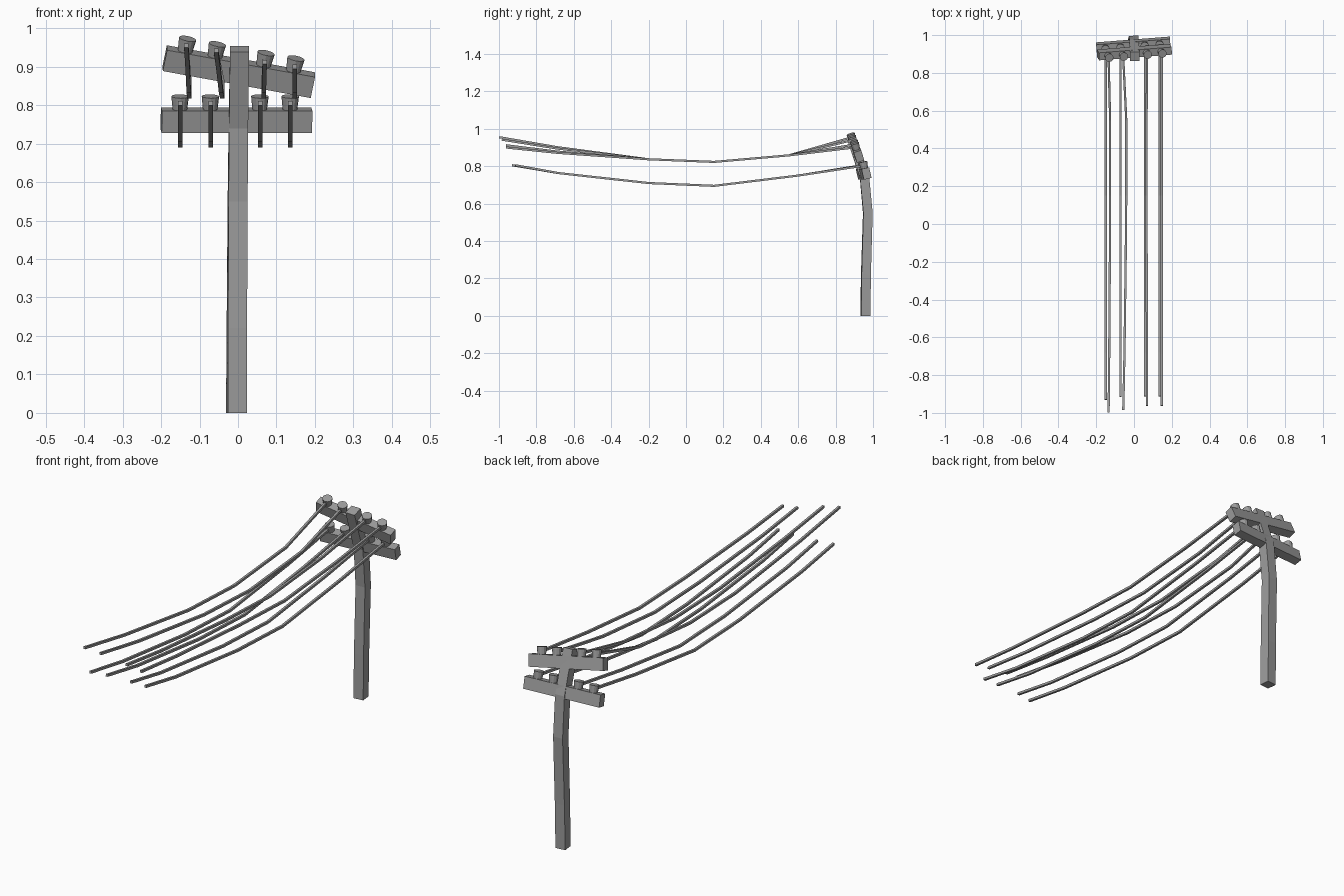
import bpy, bmesh, math
from mathutils import Vector, Matrix, Euler

cube = bpy.data.objects.get("Cube")
if cube:
    bpy.data.objects.remove(cube)

# The single flat colour
grey = bpy.data.materials.new("weathered_grey")
grey.use_nodes = True
COLOUR = (0.33, 0.33, 0.33, 1)
grey.diffuse_color = COLOUR
grey.node_tree.nodes["Principled BSDF"].inputs["Base Color"].default_value = COLOUR


def finish(name, bm):
    bmesh.ops.recalc_face_normals(bm, faces=bm.faces)
    mesh = bpy.data.meshes.new(name)
    bm.to_mesh(mesh)
    bm.free()
    mesh.materials.append(grey)
    obj = bpy.data.objects.new(name, mesh)
    bpy.context.collection.objects.link(obj)


def sweep(name, points, radius, twist=0, flat_start=False):
    """Sweep a square section along a path, with capped ends."""
    bm = bmesh.new()
    pts = [Vector(p) for p in points]
    rings = []
    for i, p in enumerate(pts):
        tangent = (pts[min(i + 1, len(pts) - 1)] - pts[max(i - 1, 0)]).normalized()
        if flat_start and i == 0:
            tangent = Vector((0, 0, 1))
        v = tangent.cross(Vector((1, 0, 0))).normalized()
        u = v.cross(tangent)
        turn = twist * (1 - i / (len(pts) - 1))
        ring = []
        for k in range(4):
            a = math.pi * (k + 0.5) / 2 + turn
            ring.append(bm.verts.new(p + radius * (u * math.cos(a) + v * math.sin(a))))
        rings.append(ring)
    for a, b in zip(rings, rings[1:]):
        for k in range(4):
            n = (k + 1) % 4
            bm.faces.new((a[k], a[n], b[n], b[k]))
    bm.faces.new(rings[0])
    bm.faces.new(rings[-1])
    finish(name, bm)


# Bent square pole
sweep("pole", [(-0.004, 0.959, 0), (-0.003, 0.962, 0.22), (-0.001, 0.972, 0.55),
               (0.001, 0.954, 0.745), (0.004, 0.886, 0.946)],
      0.035, twist=math.radians(6), flat_start=True)

SLOTS = (-0.148, -0.069, 0.06, 0.139)


def crossarm(level, centre, tilt, roll, yaw):
    """Beam with four insulators; returns the wire anchor points."""
    rot = Euler([math.radians(a) for a in (tilt, roll, yaw)]).to_matrix().to_4x4()
    frame = Matrix.Translation(centre) @ rot
    bm = bmesh.new()
    bmesh.ops.create_cube(bm, size=1, matrix=frame @ Matrix.Diagonal((0.392, 0.042, 0.058, 1)))
    finish(level + "_crossarm", bm)
    anchors = []
    for i, x in enumerate(SLOTS):
        # slightly flared insulator
        bm = bmesh.new()
        bmesh.ops.create_cone(bm, cap_ends=True, segments=12, radius1=0.0185, radius2=0.0228,
                              depth=0.04, matrix=frame @ Matrix.Translation((x, 0, 0.0435)))
        finish(f"{level}_insulator_{i + 1}", bm)
        anchors.append(frame @ Vector((x, -0.012, 0.044)))
    return anchors


upper = crossarm("upper", (0.002, 0.91, 0.887), 18, 10.3, 4.5)
lower = crossarm("lower", (-0.004, 0.95, 0.761), 13, 0, 4.5)

# Sagging wires: sideways drift, far end y and far end z for each
UPPER_ENDS = ((0.008, -0.998, 0.955), (0.016, -0.985, 0.942),
              (-0.003, -0.962, 0.912), (0.0, -0.962, 0.9))
for i, (start, (drift, end_y, end_z)) in enumerate(zip(upper, UPPER_ENDS)):
    x = start.x
    sweep(f"upper_wire_{i + 1}",
          [start, (x + drift, 0.55, 0.858), (x + drift, 0.15, 0.823), (x + drift * 0.8, -0.2, 0.837),
           (x + drift * 0.4, -0.69, 0.837 + (end_z - 0.837) * 0.55), (x, end_y, end_z)],
          0.008)

for i, (start, end_y) in enumerate(zip(lower, (-0.93, -0.915, -0.912, -0.912))):
    x = start.x
    sweep(f"lower_wire_{i + 1}",
          [start, (x, 0.6, 0.75), (x, 0.15, 0.695), (x, -0.2, 0.71),
           (x, -0.68, 0.763), (x, end_y, 0.805)],
          0.008)
